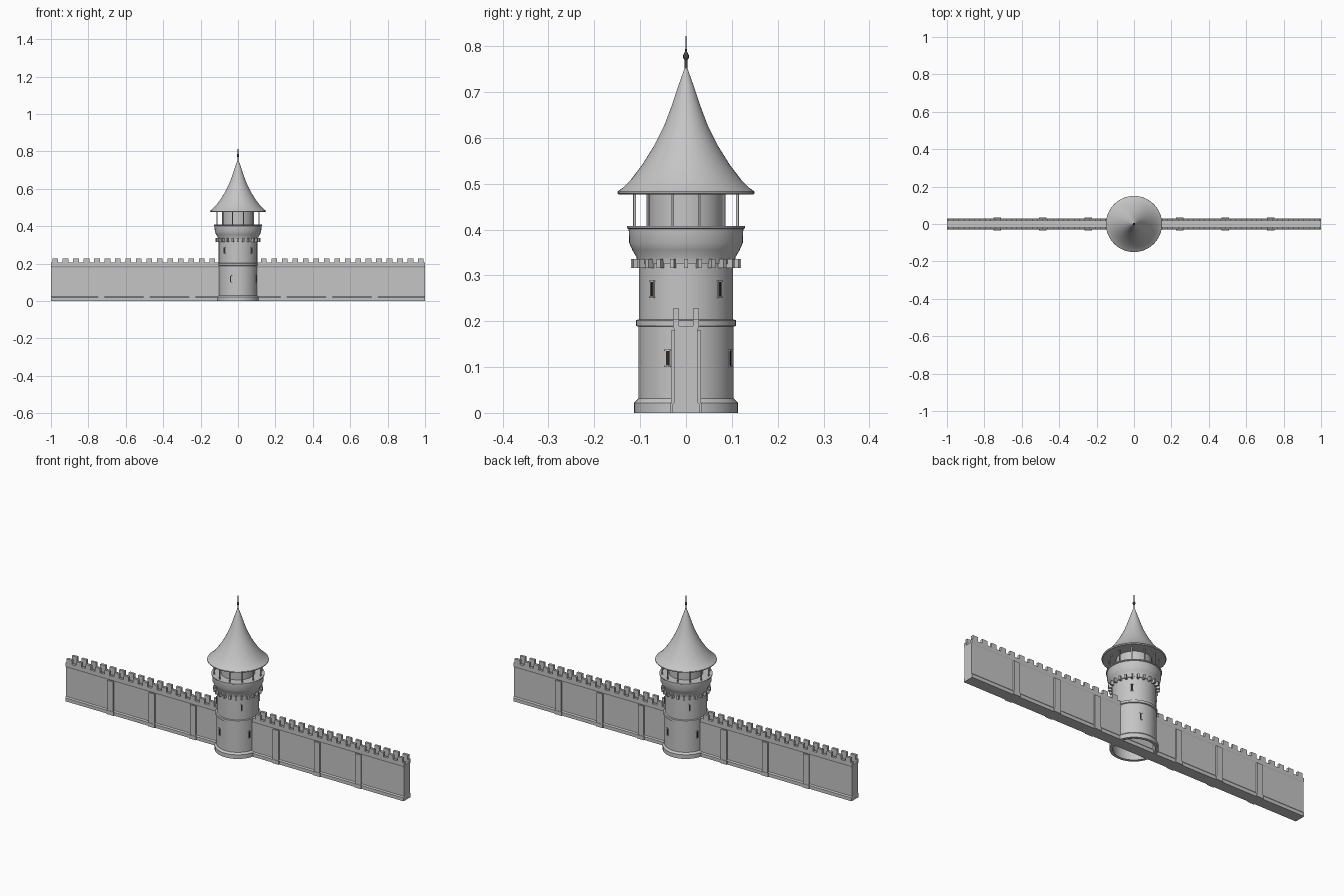
import bpy, bmesh, math
from mathutils import Matrix

if "Cube" in bpy.data.objects:
    bpy.data.objects.remove(bpy.data.objects["Cube"])


def material(name, rgb):
    m = bpy.data.materials.new(name)
    m.diffuse_color = (*rgb, 1)
    m.use_nodes = True
    m.node_tree.nodes["Principled BSDF"].inputs["Base Color"].default_value = m.diffuse_color
    return m


STONE = material("grey_stone", (0.56, 0.56, 0.56))
DARK = material("dark_opening", (0.03, 0.022, 0.018))
IRON = material("dark_iron", (0.06, 0.06, 0.06))


def finish(name, bm, mat, smooth=False):
    bmesh.ops.recalc_face_normals(bm, faces=bm.faces)
    me = bpy.data.meshes.new(name)
    bm.to_mesh(me)
    bm.free()
    me.materials.append(mat)
    ob = bpy.data.objects.new(name, me)
    bpy.context.collection.objects.link(ob)
    if smooth:
        bpy.ops.object.select_all(action='DESELECT')
        ob.select_set(True)
        bpy.context.view_layer.objects.active = ob
        bpy.ops.object.shade_smooth_by_angle(angle=math.radians(30))
    return ob


def lathe(name, profile, mat=STONE, seg=48):
    """Closed (radius, z) profile spun round the z axis."""
    bm = bmesh.new()
    rings = []
    for r, z in profile:
        if r == 0:
            rings.append([bm.verts.new((0, 0, z))] * seg)
        else:
            rings.append([bm.verts.new((r * math.cos(math.tau * i / seg),
                                        r * math.sin(math.tau * i / seg), z)) for i in range(seg)])
    for a, b in zip(rings, rings[1:] + rings[:1]):
        for i in range(seg):
            j = (i + 1) % seg
            vs = list(dict.fromkeys((a[i], a[j], b[j], b[i])))
            if len(vs) > 2:
                bm.faces.new(vs)
    return finish(name, bm, mat, True)


def box(bm, centre, size, angle=0):
    """Box placed at centre, then turned round the z axis."""
    m = Matrix.Rotation(angle, 4, 'Z') @ Matrix.Translation(centre) @ Matrix.Diagonal((*size, 1))
    bmesh.ops.create_cube(bm, size=1, matrix=m)


# Curtain wall: plinth, parapets and walkway in one extruded section
half = [(0.030, 0), (0.030, 0.018), (0.025, 0.024), (0.025, 0.18),
        (0.028, 0.187), (0.028, 0.205), (0.015, 0.205), (0.015, 0.19)]
section = half + [(-y, z) for y, z in reversed(half)]
bm = bmesh.new()
face = bm.faces.new([bm.verts.new((-1, y, z)) for y, z in section])
ext = bmesh.ops.extrude_face_region(bm, geom=[face])
bmesh.ops.translate(bm, vec=(2, 0, 0), verts=[v for v in ext["geom"] if isinstance(v, bmesh.types.BMVert)])
finish("curtain_wall", bm, STONE)

# Merlons and buttresses, both sides of the wall and of the tower
merlons, buttresses = bmesh.new(), bmesh.new()
for sx in (-1, 1):
    for sy in (-1, 1):
        for i in range(16):
            box(merlons, (sx * (0.978 - i * 0.056), sy * 0.0215, 0.2165), (0.03, 0.013, 0.023))
        for x in (0.245, 0.488, 0.732):
            box(buttresses, (sx * x, sy * 0.028, 0.09), (0.034, 0.010, 0.18))
            box(buttresses, (sx * x, sy * 0.028, 0.010), (0.040, 0.014, 0.020))
finish("merlons", merlons, STONE)
finish("buttresses", buttresses, STONE)

# Tower shaft, hollow at the bottom, with plinth and string course
lathe("tower_shaft", [(0.098, 0), (0.113, 0), (0.113, 0.022), (0.104, 0.031), (0.104, 0.188),
                      (0.109, 0.190), (0.109, 0.202), (0.103, 0.204), (0.103, 0.335),
                      (0, 0.335), (0, 0.188), (0.098, 0.188)])

# Flared gallery with a rim
lathe("gallery", [(0, 0.325), (0.107, 0.325), (0.108, 0.340), (0.117, 0.355), (0.124, 0.371),
                  (0.125, 0.401), (0.129, 0.403), (0.129, 0.408), (0, 0.408)])

# Corbels under the gallery
bm = bmesh.new()
for i in range(24):
    box(bm, (0.110, 0, 0.326), (0.020, 0.009, 0.020), math.tau * i / 24)
finish("corbels", bm, STONE)

# Lantern room and its ring of posts
lathe("lantern_core", [(0, 0.405), (0.082, 0.405), (0.082, 0.480), (0, 0.480)])
bm = bmesh.new()
for i in range(12):
    box(bm, (0.1165, 0, 0.442), (0.005, 0.005, 0.075), math.radians(15 + 30 * i))
finish("lantern_posts", bm, STONE)

# Bell-cast roof
lathe("roof", [(0, 0.476), (0.146, 0.476), (0.150, 0.480), (0.149, 0.483), (0.138, 0.491),
               (0.120, 0.509), (0.095, 0.542), (0.070, 0.582), (0.047, 0.628),
               (0.032, 0.668), (0.018, 0.710), (0.003, 0.752), (0, 0.752)])

# Finial with a ball and a spike
lathe("finial", [(0, 0.745), (0.0035, 0.745), (0.003, 0.769), (0.006, 0.774), (0.006, 0.781),
                 (0.003, 0.787), (0.0017, 0.790), (0.0012, 0.822), (0, 0.822)], IRON, 12)

# Arrow slits: dark plates with stone lintels, sills and one jamb
slits, trims = bmesh.new(), bmesh.new()
for z, start in ((0.119, -22.6), (0.270, 45)):
    for i in range(4):
        a = math.radians(start + 90 * i)
        box(slits, (0.1025, 0, z), (0.005, 0.007, 0.032), a)
        for s in (-1, 1):
            box(trims, (0.103, 0, z + s * 0.0175), (0.008, 0.014, 0.003), a)
            box(trims, (0.103, s * 0.0045, z), (0.006, 0.002, 0.032), a)
finish("arrow_slits", slits, DARK)
finish("slit_surrounds", trims, STONE)
